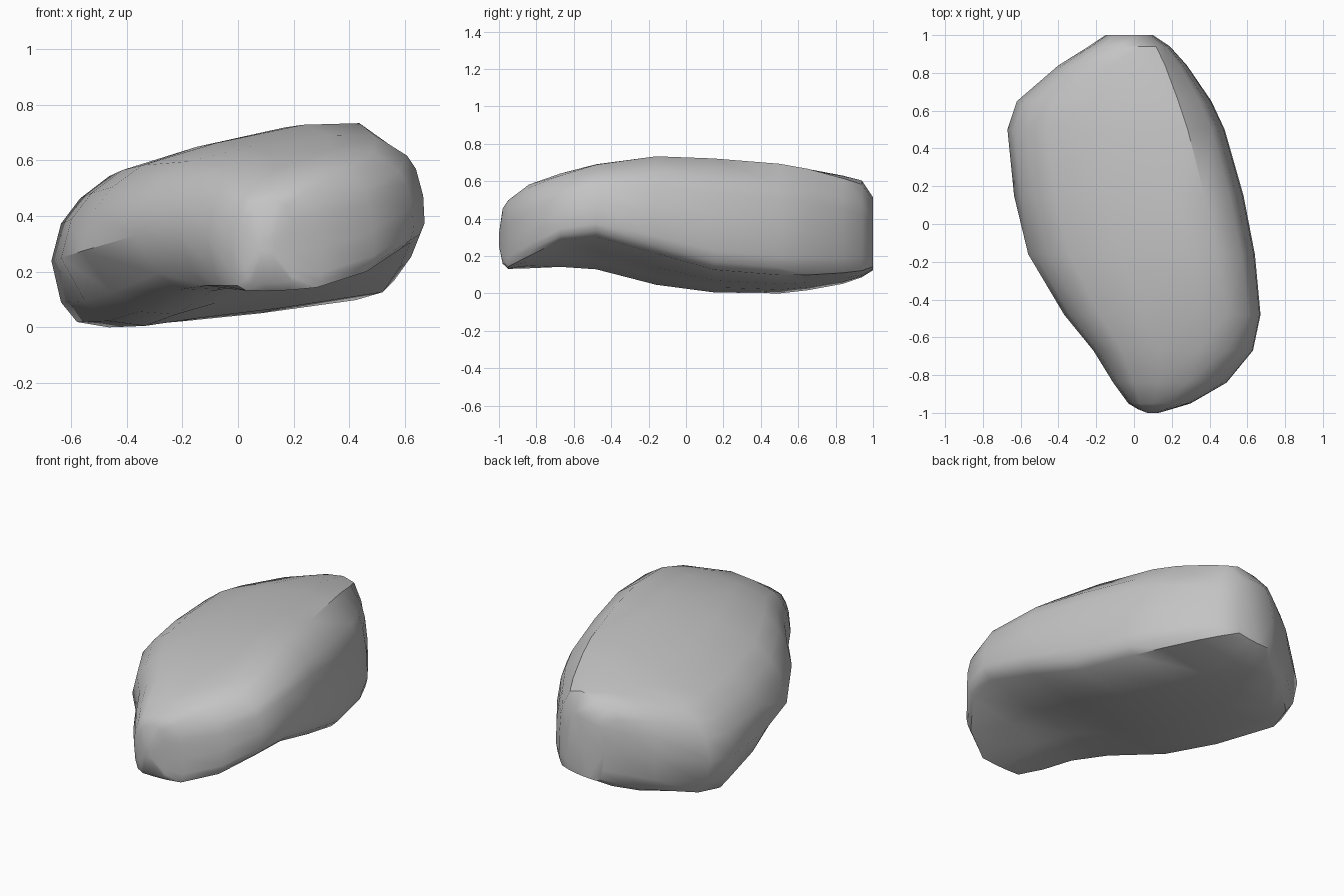
import bpy
import bmesh
import math

default_cube = bpy.data.objects.get("Cube")
if default_cube:
    bpy.data.objects.remove(default_cube, do_unlink=True)


def lerp(start, end, factor):
    return start + (end - start) * factor


def make_material(name, value):
    material = bpy.data.materials.new(name)
    material.use_nodes = True
    colour = (value, value, value, 1)
    material.diffuse_color = colour
    material.node_tree.nodes["Principled BSDF"].inputs["Base Color"].default_value = colour
    return material


# Stations along the stone: y, min x, max x, top left, top right, bottom left, bottom right
stations = [
    (-1, .07, .13, .31, .33, .26, .26),
    (-.98, .02, .2, .43, .45, .17, .17),
    (-.95, -.03, .3, .47, .49, .14, .15),
    (-.84, -.11, .49, .53, .58, .13, .21),
    (-.67, -.215, .63, .57, .65, .12, .3),
    (-.48, -.37, .67, .57, .72, .1, .32),
    (-.16, -.56, .64, .54, .78, .02, .23),
    (.15, -.635, .58, .52, .77, -.01, .14),
    (.5, -.67, .48, .5, .74, -.01, .11),
    (.65, -.62, .41, .49, .71, .01, .11),
    (.84, -.4, .28, .53, .64, .05, .12),
    (.94, -.24, .19, .54, .6, .09, .13),
    (1, -.15, .1, .49, .5, .13, .15),
]

# Rounded section: fraction across the width, fraction of the height
section = [
    (.18, 1.01), (.4, 1.06), (.66, 1.065), (.83, 1), (.94, .78), (.97, .65),
    (.995, .4), (1, .15), (.985, .06), (.95, 0), (.65, -.02), (.4, -.02),
    (.18, -.01), (.08, .05), (.03, .2), (0, .5), (.03, .75), (.09, .9),
]


def section_ring(mesh, station):
    """Add one cross-section, with its lower left side tucked under at the waist."""
    y, left, right, top_left, top_right, bottom_left, bottom_right = station
    undercut = .1 * max(0, math.cos((y + .2) * 2.4))
    ring = []
    for across, height in section:
        low = lerp(bottom_left, bottom_right, across)
        high = lerp(top_left, top_right, across)
        tuck = 0
        if across < .3 and height < .4:
            tuck = undercut * (1 - height * 2)
        x = lerp(left, right, across + tuck)
        ring.append(mesh.verts.new((x, y, lerp(low, high, height))))
    return ring


# Loft the stone body through the stations and close both ends
mesh = bmesh.new()
rings = [section_ring(mesh, station) for station in stations]
count = len(section)
for ring, following in zip(rings, rings[1:]):
    for i in range(count):
        j = (i + 1) % count
        mesh.faces.new((ring[i], ring[j], following[j], following[i]))
mesh.faces.new(rings[0])
mesh.faces.new(rings[-1])
bmesh.ops.recalc_face_normals(mesh, faces=mesh.faces)

# Rest the stone on the ground
lowest = min(vert.co.z for vert in mesh.verts)
bmesh.ops.translate(mesh, verts=mesh.verts, vec=(0, 0, -lowest))

stone_data = bpy.data.meshes.new("stone_body")
mesh.to_mesh(stone_data)
mesh.free()
stone_data.materials.append(make_material("stone grey", .55))
stone = bpy.data.objects.new("stone_body", stone_data)
bpy.context.collection.objects.link(stone)

# Smooth surface with crisp edges around the flat ends and lower rim
bpy.ops.object.select_all(action='DESELECT')
stone.select_set(True)
bpy.context.view_layer.objects.active = stone
bpy.ops.object.shade_smooth_by_angle(angle=math.radians(40))
